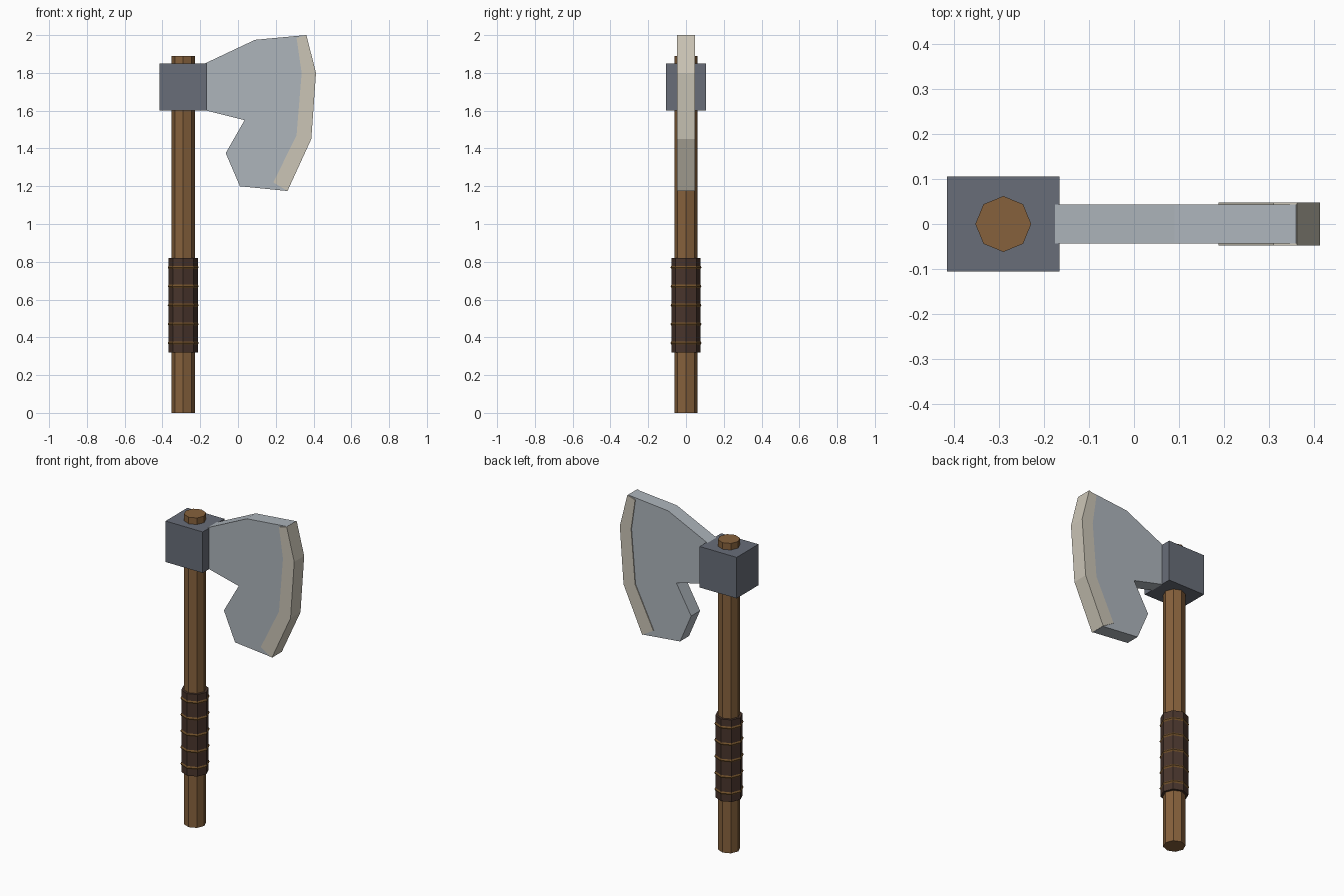
import bpy, bmesh

if "Cube" in bpy.data.objects:
    bpy.data.objects.remove(bpy.data.objects["Cube"])

HX = -0.29  # handle axis


def material(name, rgb):
    m = bpy.data.materials.new(name)
    m.diffuse_color = (*rgb, 1)
    m.use_nodes = True
    m.node_tree.nodes["Principled BSDF"].inputs["Base Color"].default_value = m.diffuse_color
    return m


wood = material("wood", (0.24, 0.12, 0.045))
leather = material("leather", (0.065, 0.035, 0.025))
cord = material("cord", (0.17, 0.085, 0.025))
iron = material("iron", (0.14, 0.155, 0.19))
steel = material("steel", (0.42, 0.46, 0.50))
honed = material("honed_steel", (0.60, 0.56, 0.47))


def finish(name, mat):
    ob = bpy.context.object
    ob.name = name
    ob.data.materials.append(mat)
    return ob


def rod(name, r, z0, z1, mat):
    bpy.ops.mesh.primitive_cylinder_add(vertices=8, radius=r, depth=z1 - z0,
                                        location=(HX, 0, (z0 + z1) / 2))
    return finish(name, mat)


def plate(name, pts, half, mat):
    """Extrude an x-z outline symmetrically along y."""
    bm = bmesh.new()
    face = bm.faces.new([bm.verts.new((x, -half, z)) for x, z in pts])
    ext = bmesh.ops.extrude_face_region(bm, geom=[face])
    verts = [g for g in ext["geom"] if isinstance(g, bmesh.types.BMVert)]
    bmesh.ops.translate(bm, vec=(0, 2 * half, 0), verts=verts)
    bmesh.ops.recalc_face_normals(bm, faces=bm.faces)
    me = bpy.data.meshes.new(name)
    bm.to_mesh(me)
    bm.free()
    me.materials.append(mat)
    bpy.context.collection.objects.link(bpy.data.objects.new(name, me))


# Handle and wrapped grip
rod("handle", 0.062, 0, 1.89, wood)
rod("grip", 0.077, 0.32, 0.82, leather)
for i in range(5):
    bpy.ops.mesh.primitive_torus_add(major_segments=8, minor_segments=6,
                                     major_radius=0.062, minor_radius=0.02,
                                     location=(HX, 0, 0.37 + 0.1 * i))
    finish(f"grip_ring_{i + 1}", cord)

# Head socket
bpy.ops.mesh.primitive_cube_add(size=1, location=(HX, 0, 1.725))
bpy.context.object.scale = (0.25, 0.21, 0.25)
finish("head_socket", iron)

# Bearded blade
plate("blade", [(-0.175, 1.85), (0.09, 1.975), (0.36, 2.0), (0.41, 1.8),
                (0.385, 1.45), (0.26, 1.175), (0.01, 1.20), (-0.065, 1.375),
                (0.035, 1.55), (-0.175, 1.602)], 0.043, steel)

# Honed cutting edge, slightly proud of the blade
plate("cutting_edge", [(0.31, 1.985), (0.362, 2.0), (0.413, 1.8), (0.388, 1.45),
                       (0.262, 1.175), (0.187, 1.22), (0.31, 1.47),
                       (0.337, 1.8)], 0.048, honed)
